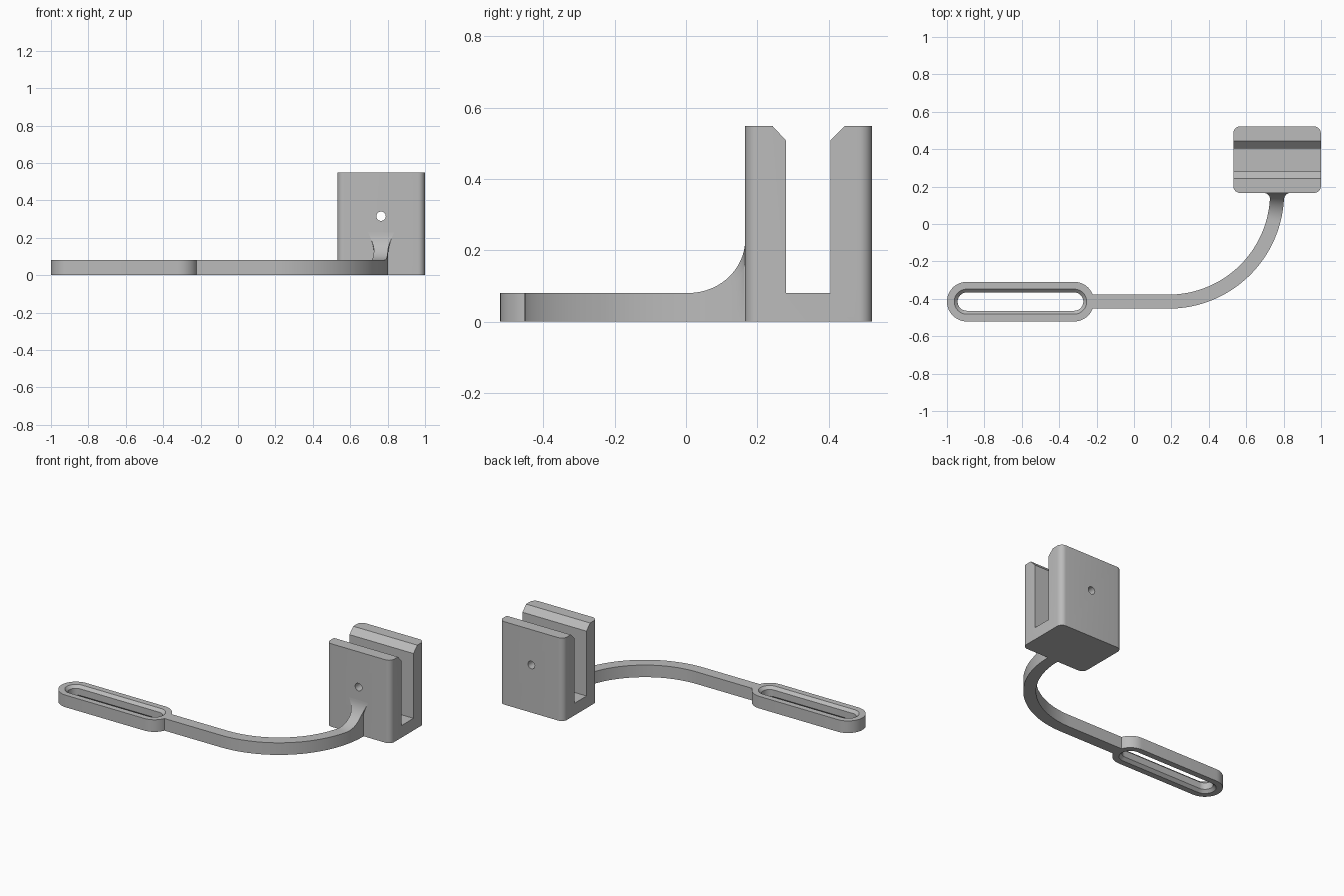
import bpy, bmesh, math

cube = bpy.data.objects.get("Cube")
if cube:
    bpy.data.objects.remove(cube, do_unlink=True)

grey = bpy.data.materials.new("plain grey")
grey.use_nodes = True
COLOUR = (0.5, 0.5, 0.5, 1)
grey.diffuse_color = COLOUR
grey.node_tree.nodes["Principled BSDF"].inputs["Base Color"].default_value = COLOUR


def finish(name, bm):
    """Turn a bmesh into a shaded, coloured object."""
    bmesh.ops.recalc_face_normals(bm, faces=bm.faces)
    mesh = bpy.data.meshes.new(name)
    bm.to_mesh(mesh)
    bm.free()
    mesh.materials.append(grey)
    obj = bpy.data.objects.new(name, mesh)
    bpy.context.collection.objects.link(obj)
    return obj


def smooth(obj):
    bpy.ops.object.select_all(action='DESELECT')
    obj.select_set(True)
    bpy.context.view_layer.objects.active = obj
    bpy.ops.object.shade_smooth_by_angle(angle=math.radians(30))


def skin(name, loops, closed):
    """Join equal loops of points with quads; cap the ends unless closed."""
    bm = bmesh.new()
    rings = [[bm.verts.new(p) for p in loop] for loop in loops]
    pairs = list(zip(rings, rings[1:]))
    if closed:
        pairs.append((rings[-1], rings[0]))
    else:
        bm.faces.new(rings[0])
        bm.faces.new(rings[-1])
    n = len(rings[0])
    for a, b in pairs:
        for i in range(n):
            j = (i + 1) % n
            bm.faces.new((a[i], a[j], b[j], b[i]))
    obj = finish(name, bm)
    smooth(obj)
    return obj


THICK = 0.08      # height of the flat parts
LINE_Y = -0.415   # centre line of the straight arm
HALF = 0.0375     # half width of the arm
BLOCK_X = 0.765   # middle of the clamp block
WALL_Y = 0.166    # front face of the clamp block


# Slotted end: a rounded bar with a slot chamfered on both sides
def stadium(r, z, steps=24):
    pts = []
    for cx, start in ((-0.32, -math.pi / 2), (-0.894, math.pi / 2)):
        for i in range(steps + 1):
            a = start + math.pi * i / steps
            pts.append((cx + r * math.cos(a), LINE_Y + r * math.sin(a), z))
    return pts


OUTER, RIM, SLOT = 0.106, 0.067, 0.049
CHAMFER = RIM - SLOT
skin("slotted_end", [stadium(OUTER, 0), stadium(OUTER, THICK), stadium(RIM, THICK),
                     stadium(SLOT, THICK - CHAMFER), stadium(SLOT, CHAMFER),
                     stadium(RIM, 0)], True)

# Curved arm: straight run, quarter bend, then a fillet rising up the block
BEND_X = 0.185
BEND_R = BLOCK_X - BEND_X
BEND_Y = LINE_Y + BEND_R
FILLET = 0.15
RISE_Y = WALL_Y - FILLET


def section(x, y, angle, top=THICK, half=HALF):
    nx, ny = math.sin(angle), -math.cos(angle)
    levels = ((-HALF, 0), (HALF, 0), (HALF, top * 0.75),
              (half, top), (-half, top), (-HALF, top * 0.75))
    return [(x + nx * w, y + ny * w, z) for w, z in levels]


sections = [section(-0.235, LINE_Y, 0)]
rise_angle = math.acos((BEND_Y - RISE_Y) / BEND_R)
for i in range(37):
    a = rise_angle * i / 36
    sections.append(section(BEND_X + BEND_R * math.sin(a),
                            BEND_Y - BEND_R * math.cos(a), a))
for i in range(1, 21):
    t = math.pi / 2 * i / 20
    y = RISE_Y + FILLET * math.sin(t)
    a = math.acos((BEND_Y - y) / BEND_R)
    u = min(1, max(0, (y - WALL_Y) / 0.035 + 1))
    flare = 0.033 * (1 - math.sqrt(1 - u * u))
    sections.append(section(BEND_X + BEND_R * math.sin(a), y, a,
                            THICK + FILLET * (1 - math.cos(t)), HALF + flare))
# short root buried in the block
sections.append([(x, y + 0.01, z) for x, y, z in sections[-1]])
skin("curved_arm", sections, False)

# Clamp block: U profile with chamfered mouth, extruded across x
BACK_Y, TOP = 0.522, 0.548
profile = [(WALL_Y, 0), (BACK_Y, 0), (BACK_Y, TOP), (0.445, TOP), (0.405, 0.508),
           (0.405, THICK), (0.28, THICK), (0.28, 0.508), (0.243, TOP), (WALL_Y, TOP)]
bm = bmesh.new()
ends = [[bm.verts.new((x, y, z)) for y, z in profile] for x in (0.531, 0.999)]
for end in ends:
    bm.faces.new(end)
for i in range(len(profile)):
    j = (i + 1) % len(profile)
    bm.faces.new((ends[0][i], ends[0][j], ends[1][j], ends[1][i]))


def is_corner(edge):
    a, b = (v.co for v in edge.verts)
    return abs(a.x - b.x) < 1e-5 and abs(a.y - b.y) < 1e-5 and (
        abs(a.y - WALL_Y) < 1e-4 or abs(a.y - BACK_Y) < 1e-4)


bmesh.ops.bevel(bm, geom=[e for e in bm.edges if is_corner(e)], offset=0.037,
                segments=8, profile=0.5, affect='EDGES')
block = finish("clamp_block", bm)

# Screw hole through both walls
bpy.ops.mesh.primitive_cylinder_add(vertices=32, radius=0.025, depth=1,
                                    location=(BLOCK_X, 0.35, 0.315),
                                    rotation=(math.pi / 2, 0, 0))
cutter = bpy.context.object
cutter.name = "hole_cutter"
cutter.hide_render = True
cut = block.modifiers.new("screw_hole", 'BOOLEAN')
cut.operation = 'DIFFERENCE'
cut.solver = 'EXACT'
cut.object = cutter
bpy.ops.object.select_all(action='DESELECT')
block.select_set(True)
bpy.context.view_layer.objects.active = block
bpy.ops.object.modifier_apply(modifier=cut.name)
bpy.data.objects.remove(cutter, do_unlink=True)
smooth(block)
